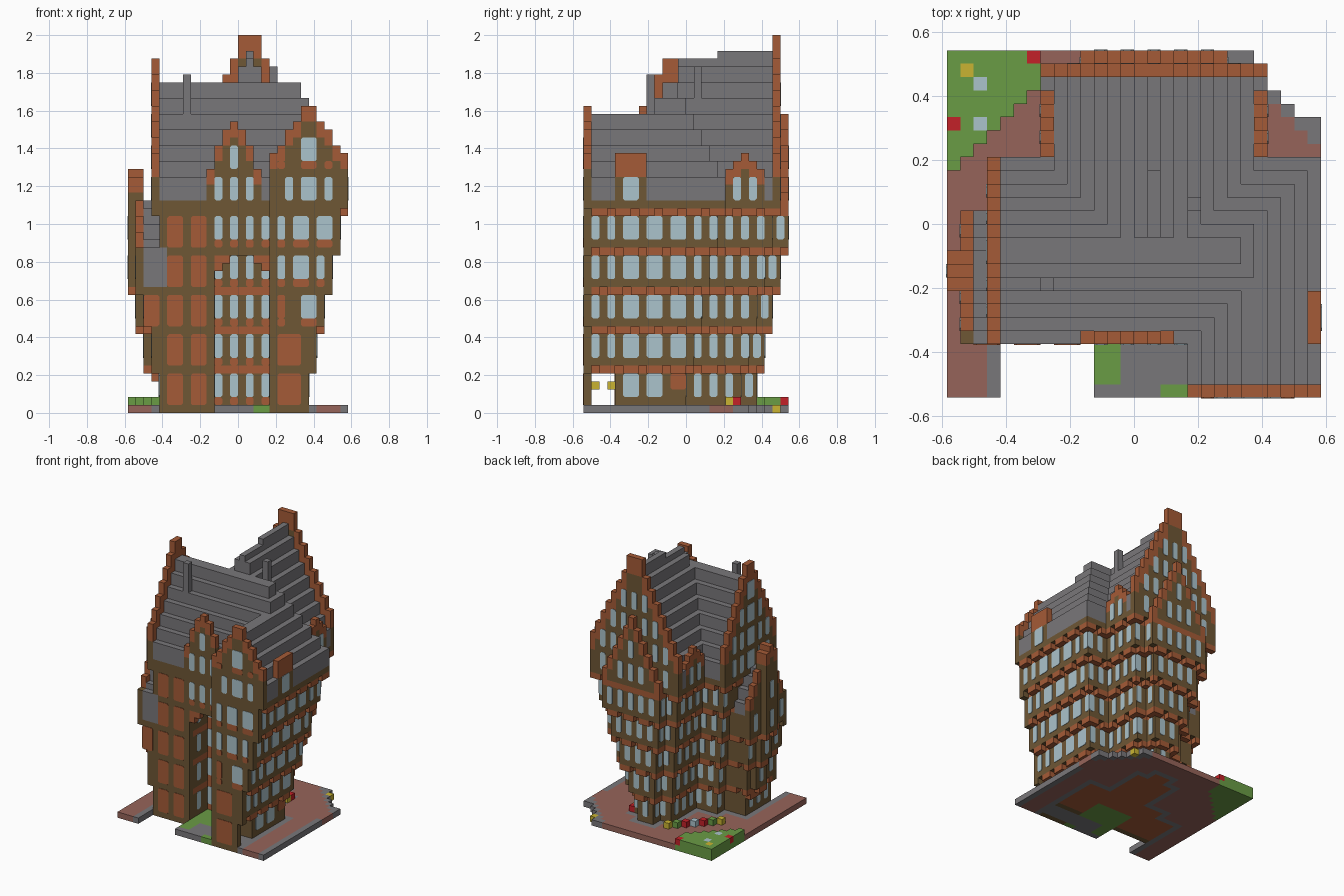
import bpy, bmesh
from mathutils import Vector

if "Cube" in bpy.data.objects:
    bpy.data.objects.remove(bpy.data.objects["Cube"], do_unlink=True)
U = 1 / 24          # size of one building block
SRGB = {"timber": (110, 87, 53), "brick": (165, 91, 55), "slate": (121, 119, 122),
        "glass": (171, 195, 204), "paving": (150, 100, 90), "grass": (106, 156, 69),
        "red": (196, 33, 40), "yellow": (202, 180, 50)}
NAMES, MATS = list(SRGB), []
for name, rgb in SRGB.items():
    linear = [((c / 255 + 0.055) / 1.055) ** 2.4 for c in rgb] + [1]
    mat = bpy.data.materials.new(name)
    mat.use_nodes = True
    mat.diffuse_color = linear
    mat.node_tree.nodes["Principled BSDF"].inputs["Base Color"].default_value = linear
    MATS.append(mat)
cells = {}          # block position -> (part, colour)
panes = []          # axis, plane, direction, start, width, bottom, height, colour

def box(part, colour, x0, x1, y0, y1, z0, z1):
    cells.update({(x, y, z): (part, colour) for x in range(x0, x1)
                  for y in range(y0, y1) for z in range(z0, z1)})

def carve(x0, x1, y0, y1, z0, z1):
    for p in [p for p in cells if x0 <= p[0] < x1 and y0 <= p[1] < y1 and z0 <= p[2] < z1]:
        del cells[p]

def pane(axis, plane, sign, start, width, z, height=3, colour="glass"):
    panes.append((axis, plane, sign, start, width, z, height, colour))

def window_row(axis, plane, sign, a, b, z):
    for s in range(a + 1, b, 2):
        pane(axis, plane, sign, s, 1, z)

def gable(axis, p0, p1, sign, a, b, z0, height, rows=(27, 31, 35, 39)):
    """Stepped brick-edged gable wall with window rows."""
    mid, odd = (a + b) / 2, (b - a) % 2
    level = {s: int(height(int(abs(s + 0.5 - mid)))) for s in range(a, b)}
    for s, top in level.items():
        for p in range(p0, p1):
            x, y = (p, s) if axis == "x" else (s, p)
            edge = top - (3 if b - a > 11 else 2)
            box("gables", "timber", x, x + 1, y, y + 1, z0, edge)
            box("gables", "brick", x, x + 1, y, y + 1, edge, top)
    c = int(mid - 0.5 * odd)
    slots = [(c, 1)] if odd else [(c - 1, 2)]
    for j in (2, 4, 6, 8):
        slots += [(c + j, 1), (c - j - (not odd), 1)]
    for z in rows:
        for s, w in slots:
            if a < s and s + w < b and level[s] >= z + 5:
                pane(axis, p1 if sign > 0 else p0, sign, s, w, z)

# Footprint of each storey, every one jettied out further
def footprint(f):
    g = min(f, 4)
    rects = [(-6 - f, 9 + f, -9, f), (4, 9 + f, -13, -9),
             (-2 - f, 5 + f, 0, 7 + f), (-g, 3 + g, 7, 9 + g)]
    if f < 4:
        rects.append((-10 - f, -6, -9, -2 + f))
    if 0 < f < 4:
        rects.append((-11 - f, -9, -5, -2))
    return {(x, y) for x0, x1, y0, y1 in rects for x in range(x0, x1) for y in range(y0, y1)}

# Paved base with a front notch and a stepped back corner
ground = footprint(0)
for x, y in [(x, y) for x in range(-14, 14) for y in range(-13, 13)]:
    limit = 9 if y > 11 else 10 if y > 9 else 20 - y if y > 7 else 14
    if x >= limit or (-10 <= x < -3 and y < -9):
        continue
    near = any((x + i, y + j) in ground for i in (-1, 0, 1) for j in (-1, 0, 1))
    colour = "paving"
    if near or (x == 13 and not 3 <= y < 6) or x + y > 18 or (-12 < x < 9 and y < -9):
        colour = "slate"
    if (x, y) in ground:
        colour = "brick" if y > -9 else "timber"
    if -3 <= x < 4 and -9 <= y < -4 or -3 <= x < -1 and -12 <= y < -9 or 2 <= x < 4 and y == -13:
        colour = "grass"
    if y >= x + 18 and x < -7:     # raised lawn in the back corner
        colour = "grass"
        cells[x, y, 1] = ("lawn", colour)
    cells[x, y, 0] = ("base", colour)
box("walls", "timber", -10, -3, -9, -8, 0, 1)

# Storey walls with bracketed brick bands
for f in range(6):
    below = footprint(f - 1) if f else ground
    for x, y in footprint(f):
        box("walls", "timber", x, x + 1, y, y + 1, 5 * f + 1, 27 if f == 5 else 5 * f + 5)
        if f and ((x, y) in below or (x + y) % 3):
            plain = y == -13 or (y == -9 and x < 4)
            cells[x, y, 5 * f] = ("walls", "timber" if plain else "brick")

# Courtyard recess, its stepped arch, and the side passage
carve(-3, 4, -9, -4, 1, 20)
for x0, x1, z in ((-3, -1, 19), (2, 4, 19), (-3, -2, 18), (3, 4, 18)):
    box("arch", "brick", x0, x1, -9, -8, z, z + 1)
carve(4, 9, -12, -9, 1, 5)
box("base", "slate", 4, 9, -12, -9, 0, 1)
for y in (-12, -10):
    box("lamps", "yellow", 4, 5, y, y + 1, 3, 4)

# Windows and panels of each storey
for f in range(5):
    z = 5 * f + 2
    for s, w in ((-12, 1), (-10, 1), (-8, 2), (-5, 2), (-2, 2), (1, 1), (3, 1), (5, 1), (7, 1), (9, 1)):
        if f == 0 and s == -2:
            pane("x", 9, 1, s, w, 3, 2, "brick")
        elif s + w <= f and (f or s > -9):
            pane("x", 9 + f, 1, s, w, z)
        elif f <= s < 7 + f:
            pane("x", 5 + f, 1, s, w, z)
    window_row("x", -2 - f, -1, f, 7 + f, z)
    for plane, a, b in ((f, -6 - f, -2 - f), (f, 5 + f, 9 + f), (7 + f, -2 - f, -f),
                        (7 + f, 3 + f, 5 + f), (9 + f, -f, 3 + f)):
        window_row("y", plane, 1, a, b, z)
    pane("x", 3 + f, 1, 7.5 + f, 1, z)
    pane("x", -f, -1, 7.5 + f, 1, z)
    window_row("x", -6 - f, -1, -2 + f, f, z)
    if f < 4:
        window_row("x", -10 - f, -1, -9, -5, z)
        window_row("x", -10 - f, -1, -2, -2 + f, z)
        pane("x", -11 - f if f else -10, -1, -4, 1, z)
        pane("x", -3, 1, -7, 1, z)
        pane("x", 4, -1, -7, 1, z)
    # front: brick panels on the left, narrow windows in the middle
    for s in (-9, -6, -12) if f == 2 else (-9, -6):
        pane("y", -9, -1, s, 2, z - 1, 4, "brick")
    for s in (-3, -1, 1, 3):
        pane("y", -9 if f == 4 else -4, -1, s, 1, z)
        pane("y", -9 if f == 4 else -4, -1, s, 1, z - 1, 1, "brick")
    # front of the right wing
    if f < 2:
        pane("y", -13, -1, 5, 3, z - 1, 4, "brick")
    for s, w in ((), (), ((5, 1), (8, 2)), ((5, 1), (7, 2), (10, 1)), ((5, 1), (7, 2), (10, 2)))[f]:
        pane("y", -13, -1, s, w, z, 3, "glass" if f > 2 or s == 8 else "brick")
        pane("y", -13, -1, s, w, z - 1, 1, "brick")

# Stepped slate roof: main ridge, rear ridge and right wing ridge
for x, y in [(x, y) for x in range(-11, 14) for y in range(-12, 12)]:
    tops = [0]
    if -9 <= y < 5:
        tops.append(min(42 - 2 * int(abs(y + 2.5)), 30 + 2 * (13 - x)))
    if -7 <= x < 10 and y >= -1:
        tops.append(min(46 if y > 3 else 45, 46 - 2 * abs(x - 1)))
    if 4 <= x and y < -2:
        tops.append(38 - 2 * int(abs(x - 8.5)))
    box("roof", "slate", x, x + 1, y, y + 1, 27, max(tops))
box("chimneys", "slate", -7, -6, -5, -4, 34, 43)
box("chimneys", "slate", 4, 5, 1, 2, 34, 44)

# West bay: roof, side gable and projecting oriel
for y in range(-8, 1):
    box("bay_roof", "slate", -12, -10, y, y + 1, 20, min(27, 30 - 2 * abs(y + 4)))
box("bay_roof", "slate", -12, -9, -9, -8, 16, 21)
box("walls", "timber", -13, -12, -9, -8, 20, 21)
gable("x", -13, -12, -1, -8, 1, 20, lambda k: 31 - 2 * k, ())
gable("x", -14, -12, -1, -5, -2, 20, lambda k: 31 - k, (22,))
box("oriel_foot", "brick", -11, -10, -5, -2, 4, 5)

# Gables
gable("x", -11, -10, -1, -9, 5, 26, lambda k: 45 - 2 * k)
gable("y", 11, 12, 1, -7, 10, 26, lambda k: 48 if k < 2 else 49 - 2 * k)
gable("y", 12, 13, 1, -4, 7, 26, lambda k: 38 - 2 * k)
gable("y", -13, -12, -1, 4, 14, 26, lambda k: 39 - 1.5 * k, (27, 32))
gable("y", -9, -8, -1, -4, 3, 26, lambda k: 37 - k * (k + 1) / 2, (27, 31))
for s, w in ((5, 1), (8, 2), (11, 1)):
    pane("y", -13, -1, s, w, 31, 1, "brick")

# Dormers on the side eaves
for p, plane, sign in ((9, 10, 1), (-7, -7, -1)):
    gable("x", p, p + 1, sign, 5, 10, 27, lambda k: 33 - k, ())
    for s in (6, 8):
        pane("x", plane, sign, s, 1, 27)
box("dormer", "timber", 13, 14, -9, -5, 27, 30)
box("dormer", "brick", 13, 14, -9, -5, 30, 33)
pane("x", 14, 1, -8, 2, 27)

# Flowers
for x, y, z, colour in ((-14, 7, 1, "red"), (-8, 12, 1, "red"), (-13, 11, 1, "yellow"),
                        (-12, 10, 1, "glass"), (-12, 7, 1, "glass"), (9, 11, 0, "yellow"),
                        (5, 5, 1, "yellow"), (5, 6, 1, "red")):
    cells[x, y, z] = ("flowers", colour)
for i, colour in enumerate(("yellow", "grass", "red", "glass", "red", "grass", "yellow")):
    cells[-3 - i, 8 - i, 1] = ("flowers", colour)

def finish(name, bm):
    bmesh.ops.remove_doubles(bm, verts=bm.verts, dist=0.0005)
    bmesh.ops.recalc_face_normals(bm, faces=bm.faces)
    mesh = bpy.data.meshes.new(name)
    bm.to_mesh(mesh)
    for m in MATS:
        mesh.materials.append(m)
    bpy.context.collection.objects.link(bpy.data.objects.new(name, mesh))

# Skin each part: only the exposed block sides become faces
SIDES = [(axis, side) for axis in range(3) for side in (0, 1)]
for part in sorted({p for p, c in cells.values()}):
    bm = bmesh.new()
    for cell, colour in [(k, c) for k, (p, c) in cells.items() if p == part]:
        for axis, side in SIDES:
            if tuple(v + (2 * side - 1) * (i == axis) for i, v in enumerate(cell)) in cells:
                continue
            ring = []
            for i, j in ((0, 0), (1, 0), (1, 1), (0, 1)):
                q = Vector(cell)
                q[axis] += side
                q[(axis + 1) % 3] += i
                q[(axis + 2) % 3] += j
                ring.append(bm.verts.new(q * U))
            bm.faces.new(ring if side else ring[::-1]).material_index = NAMES.index(colour)
    finish(part, bm)

# Windows and panels as thin plates with clipped corners
bm, c = bmesh.new(), 0.22
for axis, plane, sign, s, w, z, h, colour in panes:
    shape = [(c, 0), (w - c, 0), (w, c), (w, h - c), (w - c, h), (c, h), (0, h - c), (0, c)]
    rings = [[bm.verts.new(Vector((p, s + a, z + b) if axis == "x" else (s + a, p, z + b)) * U)
              for a, b in shape] for p in (plane, plane + sign * 0.07)]
    loops = rings + [(rings[0][i - 1], rings[0][i], rings[1][i], rings[1][i - 1]) for i in range(8)]
    for loop in loops:
        bm.faces.new(loop).material_index = NAMES.index(colour)
finish("windows_and_panels", bm)
